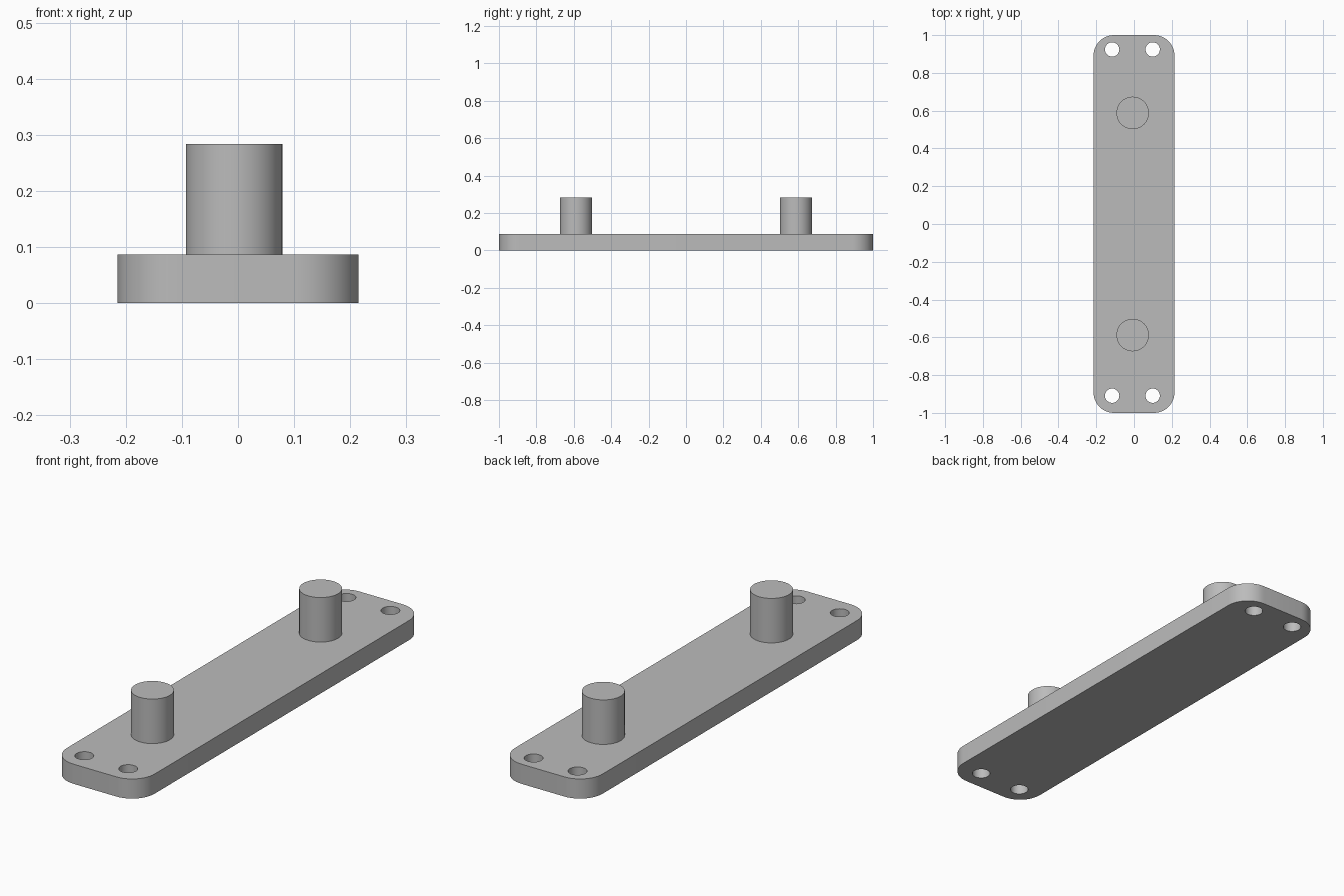
import bpy, bmesh, math

cube = bpy.data.objects.get("Cube")
if cube:
    bpy.data.objects.remove(cube, do_unlink=True)

HALF_X, HALF_Y, THICK, CORNER = 0.215, 1.0, 0.087, 0.11
PEG_R, PEG_TOP, PEG_X, PEG_Y = 0.086, 0.284, -0.007, 0.588
HOLE_R = 0.038

grey = bpy.data.materials.new("grey metal")
grey.use_nodes = True
colour = (0.5, 0.5, 0.5, 1)
grey.diffuse_color = colour
grey.node_tree.nodes["Principled BSDF"].inputs["Base Color"].default_value = colour


def smooth(obj):
    bpy.ops.object.select_all(action="DESELECT")
    obj.select_set(True)
    bpy.context.view_layer.objects.active = obj
    bpy.ops.object.shade_smooth_by_angle(angle=math.radians(30))


def cylinder(name, x, y, radius, bottom, top):
    bpy.ops.mesh.primitive_cylinder_add(
        vertices=48, radius=radius, depth=top - bottom,
        location=(x, y, (bottom + top) / 2))
    obj = bpy.context.object
    obj.name = name
    obj.data.materials.append(grey)
    return obj


# Base plate: rounded rectangle extruded upwards
bm = bmesh.new()
outline = []
for i, (sx, sy) in enumerate([(1, 1), (-1, 1), (-1, -1), (1, -1)]):
    for k in range(13):
        a = math.pi / 2 * (i + k / 12)
        outline.append(bm.verts.new((
            sx * (HALF_X - CORNER) + CORNER * math.cos(a),
            sy * (HALF_Y - CORNER) + CORNER * math.sin(a), 0)))
face = bm.faces.new(outline)
ext = bmesh.ops.extrude_face_region(bm, geom=[face])
top_verts = [v for v in ext["geom"] if isinstance(v, bmesh.types.BMVert)]
bmesh.ops.translate(bm, verts=top_verts, vec=(0, 0, THICK))
bmesh.ops.recalc_face_normals(bm, faces=bm.faces)
mesh = bpy.data.meshes.new("base_plate")
bm.to_mesh(mesh)
bm.free()
plate = bpy.data.objects.new("base_plate", mesh)
bpy.context.collection.objects.link(plate)
mesh.materials.append(grey)

# Screw holes: drilled through the four corners
for y in (0.924, -0.909):
    for x in (-0.116, 0.099):
        cutter = cylinder("hole_cutter", x, y, HOLE_R, -0.05, THICK + 0.05)
        mod = plate.modifiers.new("screw_hole", "BOOLEAN")
        mod.operation = "DIFFERENCE"
        mod.solver = "EXACT"
        mod.object = cutter
        bpy.context.view_layer.objects.active = plate
        bpy.ops.object.modifier_apply(modifier=mod.name)
        bpy.data.objects.remove(cutter, do_unlink=True)
smooth(plate)

# Pegs: two upright pins standing on the plate
for name, y in (("front_peg", -PEG_Y), ("back_peg", PEG_Y)):
    smooth(cylinder(name, PEG_X, y, PEG_R, THICK - 0.01, PEG_TOP))
